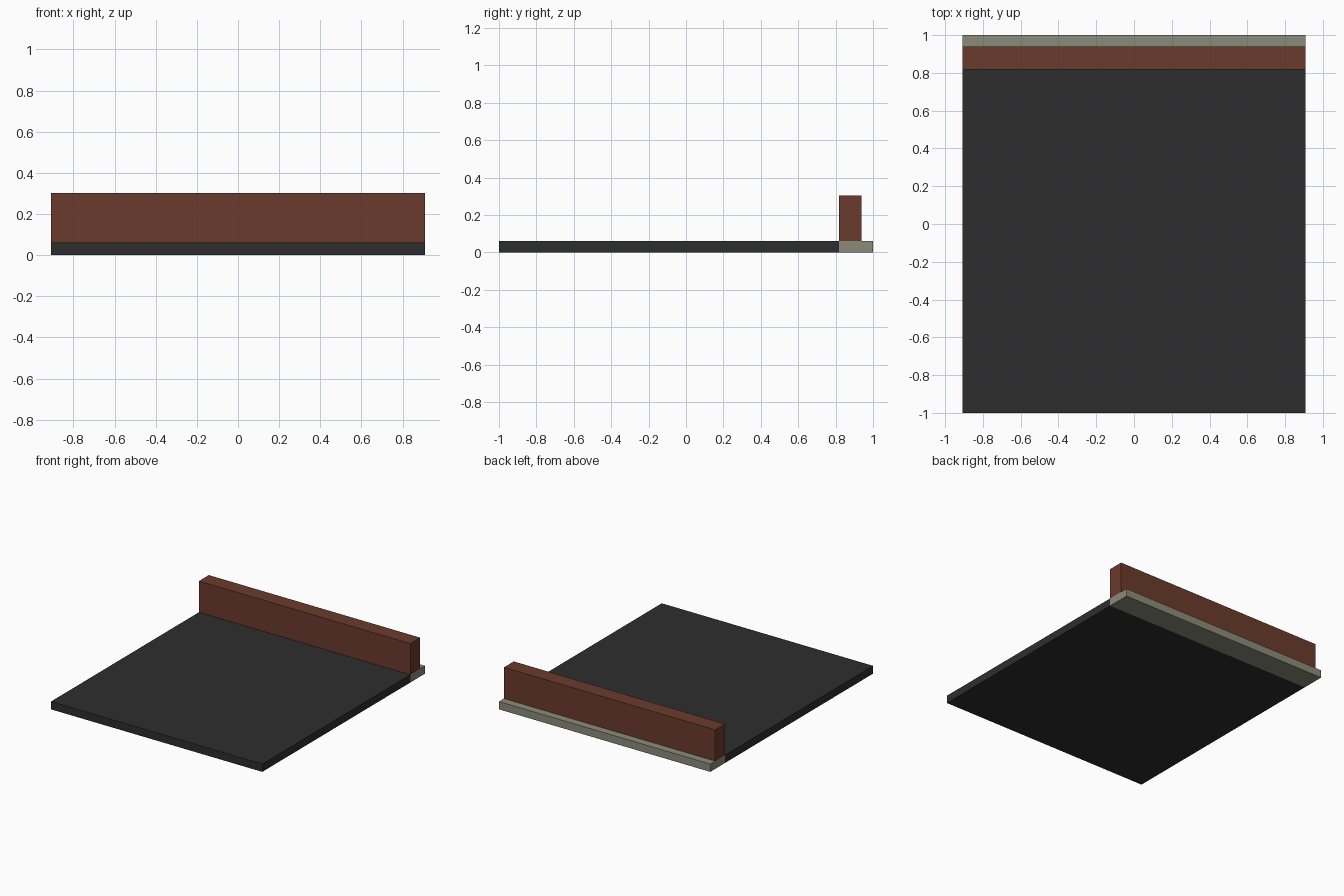
import bpy

if "Cube" in bpy.data.objects:
    bpy.data.objects.remove(bpy.data.objects["Cube"])

U = 2 / 33  # base module: the model is 33 modules deep and 30 wide


def material(name, rgb):
    m = bpy.data.materials.new(name)
    m.diffuse_color = (*rgb, 1)
    m.use_nodes = True
    m.node_tree.nodes["Principled BSDF"].inputs["Base Color"].default_value = m.diffuse_color
    return m


def box(name, y0, y1, z0, z1, mat):
    """Full-width box, y measured in modules from the front edge."""
    bpy.ops.mesh.primitive_cube_add(size=1)
    ob = bpy.context.object
    ob.name = name
    for v in ob.data.vertices:
        v.co.x *= 30 * U
        v.co.y = -1 + (y1 if v.co.y > 0 else y0) * U
        v.co.z = (z1 if v.co.z > 0 else z0) * U
    ob.data.materials.append(mat)
    return ob


charcoal = material("charcoal", (0.027, 0.027, 0.027))
brick_brown = material("brick brown", (0.147, 0.043, 0.026))
stone_grey = material("stone grey", (0.258, 0.258, 0.195))

# Dark floor slab, pale strip behind it, and the wall standing on the strip
box("floor_slab", 0, 30, 0, 1, charcoal)
box("base_strip", 30, 33, 0, 1, stone_grey)
box("back_wall", 30, 32, 1, 5, brick_brown)
